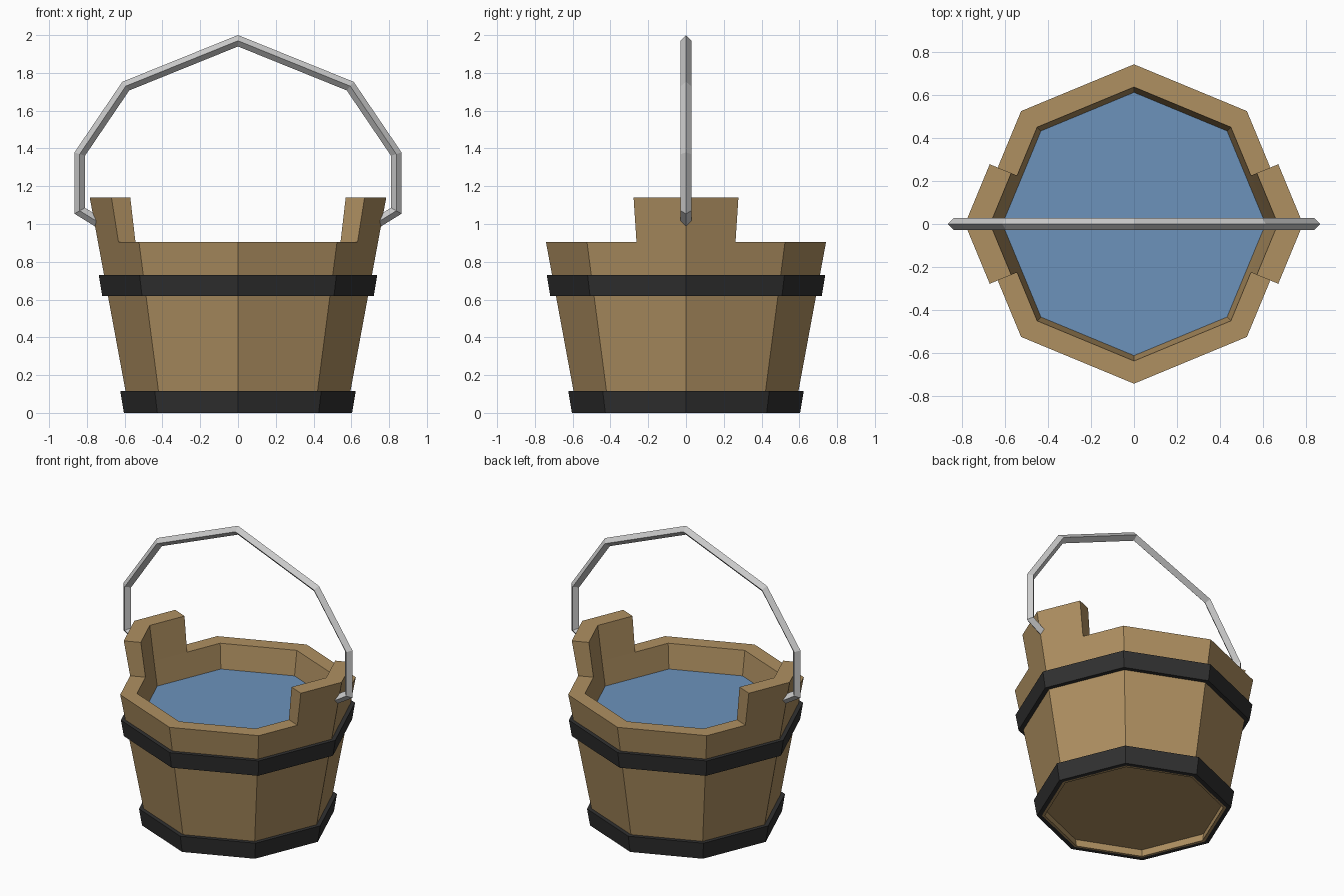
import bpy, bmesh, math
from mathutils import Vector

if "Cube" in bpy.data.objects:
    bpy.data.objects.remove(bpy.data.objects["Cube"])


def material(name, rgb):
    m = bpy.data.materials.new(name)
    m.diffuse_color = (*rgb, 1)
    m.use_nodes = True
    m.node_tree.nodes["Principled BSDF"].inputs["Base Color"].default_value = m.diffuse_color
    return m


def finish(bm, name, mat=None):
    bmesh.ops.recalc_face_normals(bm, faces=bm.faces)
    me = bpy.data.meshes.new(name)
    bm.to_mesh(me)
    bm.free()
    ob = bpy.data.objects.new(name, me)
    bpy.context.collection.objects.link(ob)
    if mat:
        me.materials.append(mat)
    return ob


def skin(bm, rings, closed=False):
    """Join rings of points with quads; close into a loop or cap the ends."""
    vs = [[bm.verts.new(p) for p in r] for r in rings]
    n = len(vs[0])
    pairs = list(zip(vs, vs[1:])) + ([(vs[-1], vs[0])] if closed else [])
    for a, b in pairs:
        for i in range(n):
            j = (i + 1) % n
            bm.faces.new((a[i], a[j], b[j], b[i]))
    if not closed:
        bm.faces.new(vs[0])
        bm.faces.new(vs[-1])


def octagon(r, z, halves=False):
    """Octagon with corners on the axes, optionally with side midpoints."""
    c = [Vector((r * math.cos(k * math.pi / 4), r * math.sin(k * math.pi / 4), z)) for k in range(8)]
    if not halves:
        return c
    return [p for k in range(8) for p in (c[k], (c[k] + c[(k + 1) % 8]) / 2)]


def wall(z):
    return 0.574 + 0.185 * z


wood = material("wood", (0.43, 0.28, 0.12))
iron = material("dark_iron", (0.03, 0.03, 0.03))
blue = material("water", (0.15, 0.29, 0.5))

# Bucket body: recessed floor, flared wall, flat rim
RIM, EAR = 0.905, 1.14
bm = bmesh.new()
profile = [(0.563, 0.05), (0.555, 0), (wall(0), 0), (wall(RIM), RIM), (0.636, RIM), (0.515, 0.1)]
skin(bm, [octagon(r, z, True) for r, z in profile])

# Raised ears: extrude the rim either side of the x-axis corners
ears = []
for f in bm.faces:
    c = f.calc_center_median()
    if abs(c.z - RIM) < 1e-3 and abs(c.y) < 0.3 * abs(c.x):
        ears.append(f)
ext = bmesh.ops.extrude_face_region(bm, geom=ears)
for v in ext["geom"]:
    if isinstance(v, bmesh.types.BMVert):
        outer = v.co.xy.length > 0.64 if abs(v.co.y) < 0.01 else v.co.xy.length > 0.63
        s = wall(EAR) / wall(RIM) if outer else 0.668 / 0.636
        v.co = (v.co.x * s, v.co.y * s, EAR)
finish(bm, "bucket_body", wood)

# Iron hoops
for name, z0, z1 in (("bottom_hoop", 0, 0.115), ("upper_hoop", 0.62, 0.73)):
    bm = bmesh.new()
    pts = [(wall(z0) + 0.03, z0), (wall(z1) + 0.028, z1), (wall(z1) - 0.003, z1), (wall(z0) - 0.003, z0)]
    skin(bm, [octagon(r, z) for r, z in pts], closed=True)
    finish(bm, name, iron)

# Water surface
bm = bmesh.new()
bm.faces.new([bm.verts.new(p) for p in octagon(0.611, 0.74)])
finish(bm, "water_surface", blue)

# Handle: diamond section swept with mitred corners along an angular arch
half = [(0.70, 0.985), (0.838, 1.07), (0.838, 1.37), (0.594, 1.73), (0, 1.97)]
path = [Vector(p) for p in half] + [Vector((-x, z)) for x, z in half[-2::-1]]
R = 0.028
rings = []
for i, p in enumerate(path):
    d0 = (p - path[max(i - 1, 0)]).normalized() if i else (path[1] - p).normalized()
    d1 = (path[i + 1] - p).normalized() if i < len(path) - 1 else d0
    t = (d0 + d1).normalized()
    n = Vector((t.y, -t.x)) * R / t.dot(d0)
    rings.append([(p.x + n.x, 0, p.y + n.y), (p.x, R, p.y), (p.x - n.x, 0, p.y - n.y), (p.x, -R, p.y)])
bm = bmesh.new()
skin(bm, rings)
finish(bm, "handle")
